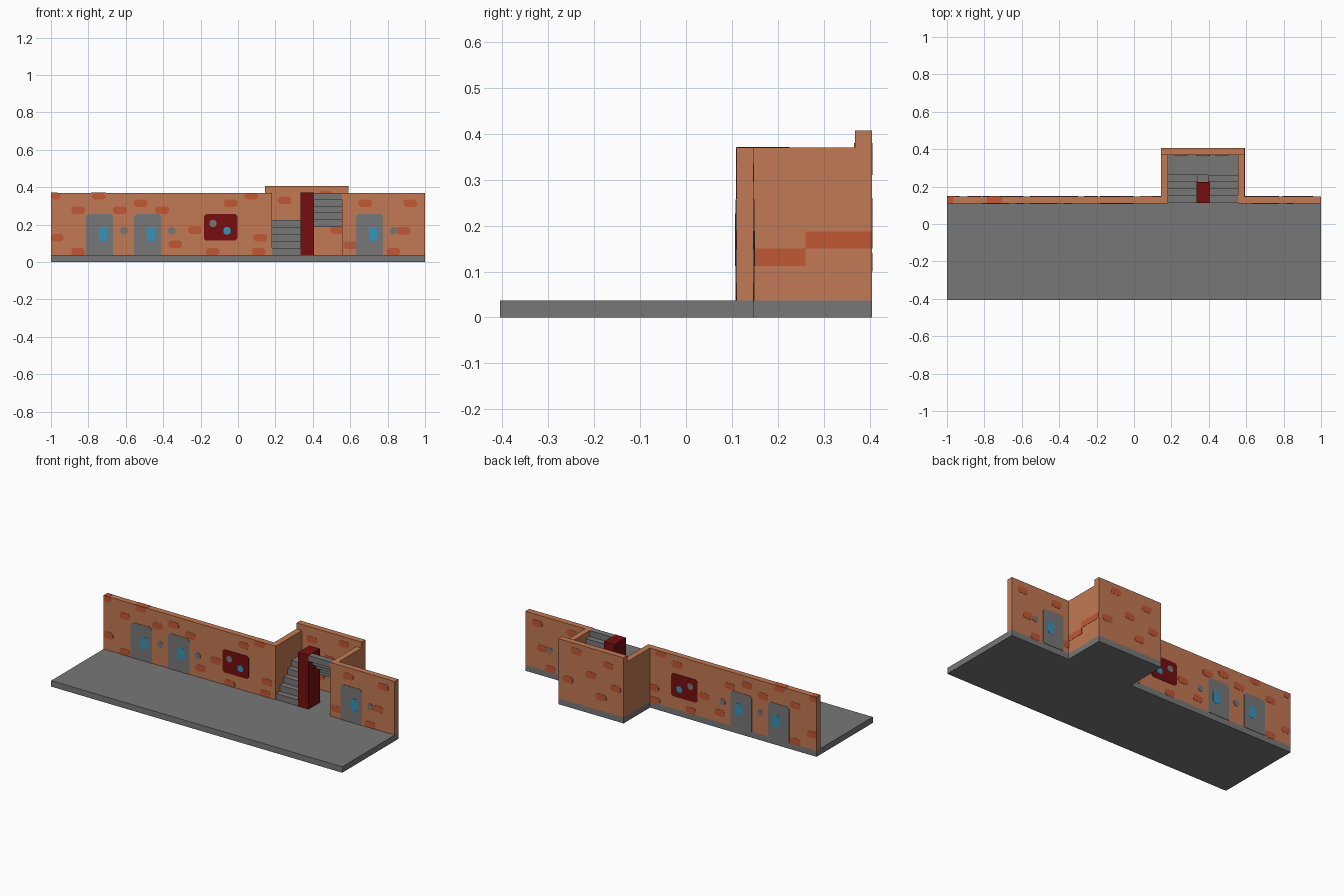
import bpy, bmesh

cube = bpy.data.objects.get("Cube")
if cube:
    bpy.data.objects.remove(cube, do_unlink=True)


def material(name, srgb):
    lin = [((c / 255 + 0.055) / 1.055) ** 2.4 if c > 10 else c / 255 / 12.92 for c in srgb]
    m = bpy.data.materials.new(name)
    m.use_nodes = True
    m.diffuse_color = (*lin, 1)
    m.node_tree.nodes["Principled BSDF"].inputs["Base Color"].default_value = (*lin, 1)
    return m


ORANGE = material("orange plaster", (194, 121, 83))
PATCH = material("dark orange brick", (193, 88, 52))
GREY = material("concrete grey", (119, 119, 119))
RED = material("dark red", (118, 13, 15))
BLUE = material("window blue", (48, 150, 188))


def finish(name, bm, mat):
    bmesh.ops.recalc_face_normals(bm, faces=bm.faces[:])
    me = bpy.data.meshes.new(name)
    bm.to_mesh(me)
    bm.free()
    me.materials.append(mat)
    ob = bpy.data.objects.new(name, me)
    bpy.context.collection.objects.link(ob)
    return ob


def extrude(bm, pts, vec):
    """Prism from a flat polygon."""
    f = bm.faces.new([bm.verts.new(p) for p in pts])
    r = bmesh.ops.extrude_face_region(bm, geom=[f])
    bmesh.ops.translate(bm, vec=vec, verts=[v for v in r["geom"] if isinstance(v, bmesh.types.BMVert)])


def add_box(bm, x0, x1, y0, y1, z0, z1):
    extrude(bm, [(x0, y0, z0), (x1, y0, z0), (x1, y1, z0), (x0, y1, z0)], (0, 0, z1 - z0))


def box(name, mat, *b):
    bm = bmesh.new()
    add_box(bm, *b)
    return finish(name, bm, mat)


S = 0.037                      # wall thickness, slab height and step size
F, B, TOP = 0.11, 0.147, 0.37  # main wall front, back and top
AX0, AX1, AY = 0.145, 0.592, 0.405  # stairwell outer bounds


def outline(x0, x1, z0, z1, cut, bottom_cut=True):
    """Rectangle with clipped corners, in x and z."""
    c = cut if bottom_cut else 0
    pts = [(x0 + c, z0), (x1 - c, z0), (x1, z0 + c), (x1, z1 - cut),
           (x1 - cut, z1), (x0 + cut, z1), (x0, z1 - cut), (x0, z0 + c)]
    return list(dict.fromkeys(pts))


def plates(bm, pts, surfaces, t):
    """Thin plates on wall faces, given as (y, outward direction)."""
    for y, d in surfaces:
        extrude(bm, [(x, y, z) for x, z in pts], (0, d * t, 0))


MAIN = [(F, -1), (B, 1)]
BACK = [(AY - S, -1), (AY, 1)]

# Ground slab with the stairwell floor
bm = bmesh.new()
extrude(bm, [(-1, -AY, 0), (1, -AY, 0), (1, B, 0), (AX1, B, 0), (AX1, AY, 0),
             (AX0, AY, 0), (AX0, B, 0), (-1, B, 0)], (0, 0, S))
finish("ground_slab", bm, GREY)

# Walls
box("right_wall", ORANGE, -1, AX0 + S, F, B, S, TOP)
box("left_wall", ORANGE, AX1 - S, 1, F, B, S, TOP)
box("stairwell_right_wall", ORANGE, AX0, AX0 + S, B, AY - S, S, TOP)
box("stairwell_left_wall", ORANGE, AX1 - S, AX1, B, AY - S, S, TOP)
box("stairwell_back_wall", ORANGE, AX0, AX1, AY - S, AY, S, TOP + S)

# Two flights of stairs with a landing between them
x0, x1 = AX0 + S, AX1 - S
p0, p1 = 0.333, 0.405
y_start, depth, land = 0.115, 0.037, 0.225
bm = bmesh.new()
for i in range(4):
    y, z = y_start + i * depth, S + i * 0.0376
    add_box(bm, x0, p0 + 0.01, y, y + depth, z, z + 0.0376)
finish("lower_stairs", bm, GREY)
box("landing", GREY, x0, x1, y_start + 4 * depth, AY - S, land - 0.0376, land)
bm = bmesh.new()
for i in range(4):
    y, z = y_start + (3 - i) * depth, land + i * 0.0363
    add_box(bm, p1 - 0.01, x1, y, y + depth, z, z + 0.0363)
finish("upper_stairs", bm, GREY)

# Pillar between the flights
box("stair_pillar", RED, p0, p1, y_start - 0.002, 0.225, S, TOP + 0.001)

# Brick patches on both sides of each wall
main_spots = [(-0.985, 0.355), (-0.745, 0.355), (-0.855, 0.278), (-0.632, 0.278),
              (-0.97, 0.13), (-0.855, 0.055), (-0.405, 0.278), (-0.335, 0.095),
              (-0.23, 0.17), (-0.04, 0.315), (0.07, 0.355), (-0.135, 0.055),
              (0.12, 0.13), (0.11, 0.055), (-0.52, 0.315), (0.68, 0.315),
              (0.92, 0.315), (0.885, 0.168), (0.83, 0.055), (0.6, 0.09)]
back_spots = [(0.47, 0.36), (0.25, 0.33), (0.37, 0.24), (0.53, 0.17), (0.30, 0.12), (0.2, 0.2)]
bm = bmesh.new()
for spots, surfaces, top in ((main_spots, MAIN, TOP), (back_spots, BACK, TOP + S)):
    for x, z in spots:
        pts = outline(max(x - 0.036, -1), min(x + 0.036, 1), z - 0.02, min(z + 0.02, top), 0.011)
        plates(bm, pts, surfaces, 0.0015)
for a, b in ((-1, -0.965), (-0.785, -0.705)):
    add_box(bm, a, b, F, B, TOP, TOP + 0.0015)
add_box(bm, AX1, AX1 + 0.0015, B, 0.26, 0.112, 0.15)
add_box(bm, AX1, AX1 + 0.0015, 0.26, AY, 0.15, 0.187)
finish("brick_patches", bm, PATCH)

# Doors with windows and a small switch beside each
doors, windows, switches = bmesh.new(), bmesh.new(), bmesh.new()
for x in (-0.74, -0.483, 0.703):
    plates(doors, outline(x - 0.073, x + 0.073, S, 0.257, 0.014, False), MAIN, 0.0025)
    plates(windows, outline(x - 0.003, x + 0.04, 0.112, 0.188, 0.01), MAIN, 0.0035)
    plates(switches, outline(x + 0.11, x + 0.148, 0.148, 0.187, 0.011), MAIN, 0.0025)
finish("doors", doors, GREY)
finish("door_windows", windows, BLUE)
finish("wall_switches", switches, GREY)

# Red wall panel with a grey and a blue button
for name, mat, rect, cut, t in (
        ("wall_panel", RED, (-0.183, -0.002, 0.115, 0.257), 0.012, 0.0025),
        ("panel_grey_button", GREY, (-0.153, -0.115, 0.187, 0.226), 0.01, 0.0035),
        ("panel_blue_button", BLUE, (-0.078, -0.04, 0.148, 0.187), 0.01, 0.0035)):
    bm = bmesh.new()
    plates(bm, outline(*rect, cut), MAIN, t)
    finish(name, bm, mat)
